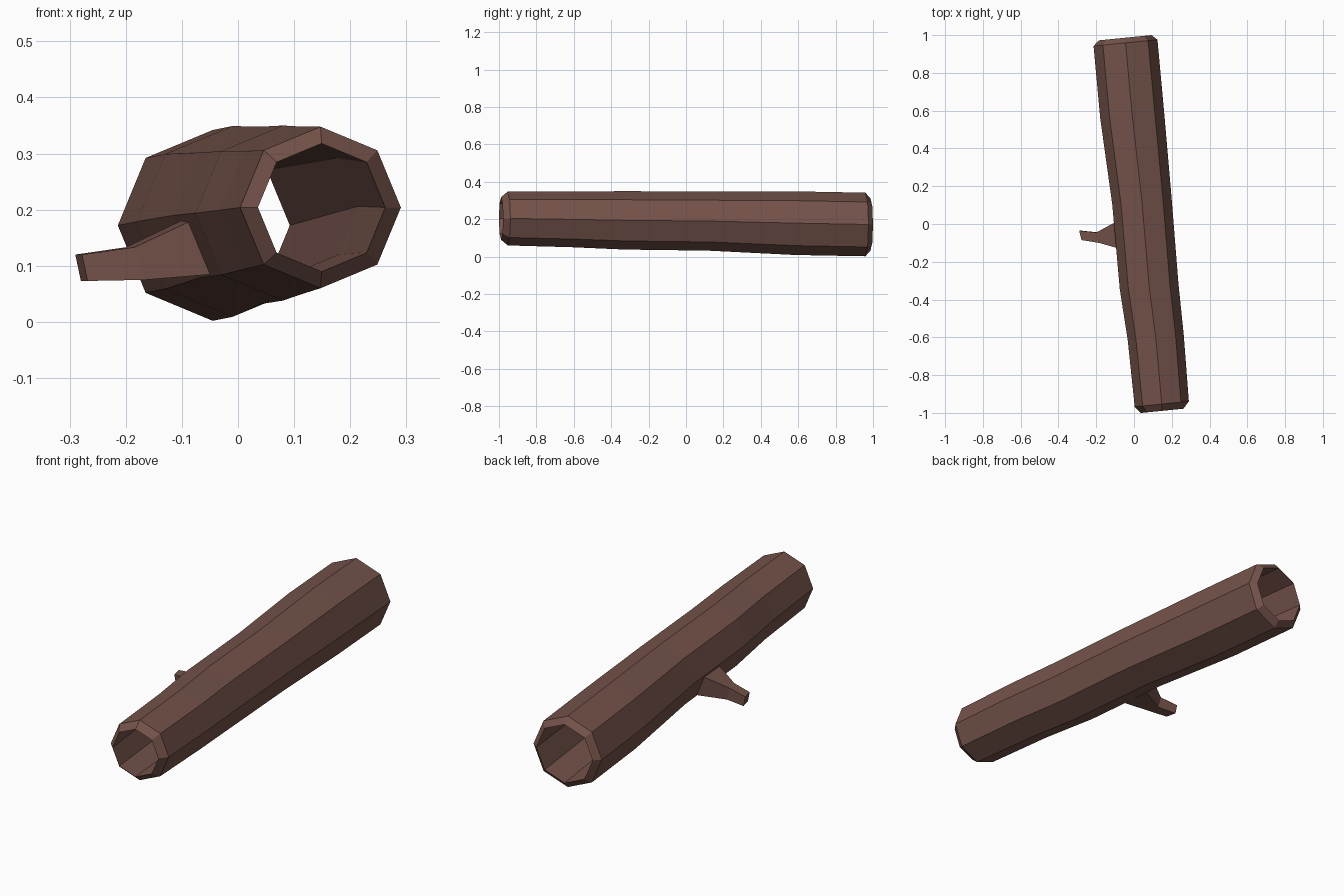
import bpy, math

if "Cube" in bpy.data.objects:
    bpy.data.objects.remove(bpy.data.objects["Cube"])

SIDES = 8
TILT = math.atan2(0.192, 1.92)  # the log lies slightly askew in plan

bark = bpy.data.materials.new("bark")
bark.diffuse_color = (0.175, 0.085, 0.068, 1)
bark.use_nodes = True
bark.node_tree.nodes["Principled BSDF"].inputs["Base Color"].default_value = bark.diffuse_color


def ring(x, y, z, r):
    """Octagon square to the log's axis."""
    pts = []
    for i in range(SIDES):
        a = 2 * math.pi * i / SIDES
        s = r * math.cos(a)
        pts.append((x + s * math.cos(TILT), y + s * math.sin(TILT), z + r * math.sin(a)))
    return pts


def loft(name, rings, closed=False, cap_end=False):
    """Skin equal-sized rings with quads."""
    n = len(rings[0])
    verts = [p for r in rings for p in r]
    faces = []
    for k in range(len(rings) if closed else len(rings) - 1):
        a, b = k * n, ((k + 1) % len(rings)) * n
        for i in range(n):
            j = (i + 1) % n
            faces.append((a + i, a + j, b + j, b + i))
    if cap_end:
        last = (len(rings) - 1) * n
        faces.append(tuple(last + i for i in range(n)))
    mesh = bpy.data.meshes.new(name)
    mesh.from_pydata(verts, [], faces)
    mesh.materials.append(bark)
    ob = bpy.data.objects.new(name, mesh)
    bpy.context.collection.objects.link(ob)
    bpy.context.view_layer.objects.active = ob
    ob.select_set(True)
    bpy.ops.object.mode_set(mode='EDIT')
    bpy.ops.mesh.select_all(action='SELECT')
    bpy.ops.mesh.normals_make_consistent(inside=False)
    bpy.ops.object.mode_set(mode='OBJECT')
    ob.select_set(False)
    return ob


# Hollow log: bark outside front to back, then the bore back to front
log_rings = [
    (0.147, -0.953, 0.204, 0.144),
    (0.115, -0.60, 0.199, 0.149),
    (0.080, -0.33, 0.194, 0.156),
    (0.042, 0.12, 0.190, 0.158),
    (-0.010, 0.58, 0.179, 0.170),
    (-0.045, 0.959, 0.172, 0.170),
    (-0.047, 0.986, 0.172, 0.140),   # back lip
    (0.092, -0.42, 0.206, 0.122),    # bore
    (0.149, -0.989, 0.204, 0.114),   # front lip
]
loft("hollow_log", [ring(*r) for r in log_rings], closed=True)

# Broken branch stub: (front x top, front x bottom, back x bottom, back x top, y front, y back, z bottom, z top)
stub = [
    (-0.080, -0.045, -0.065, -0.098, -0.13, 0.01, 0.085, 0.182),
    (-0.185, -0.165, -0.185, -0.200, -0.10, -0.045, 0.075, 0.133),
    (-0.278, -0.268, -0.280, -0.290, -0.085, -0.035, 0.073, 0.120),
]
sections = [[(ft, yf, zt), (fb, yf, zb), (bb, yb, zb), (bt, yb, zt)]
            for ft, fb, bb, bt, yf, yb, zb, zt in stub]
loft("branch_stub", sections, cap_end=True)
